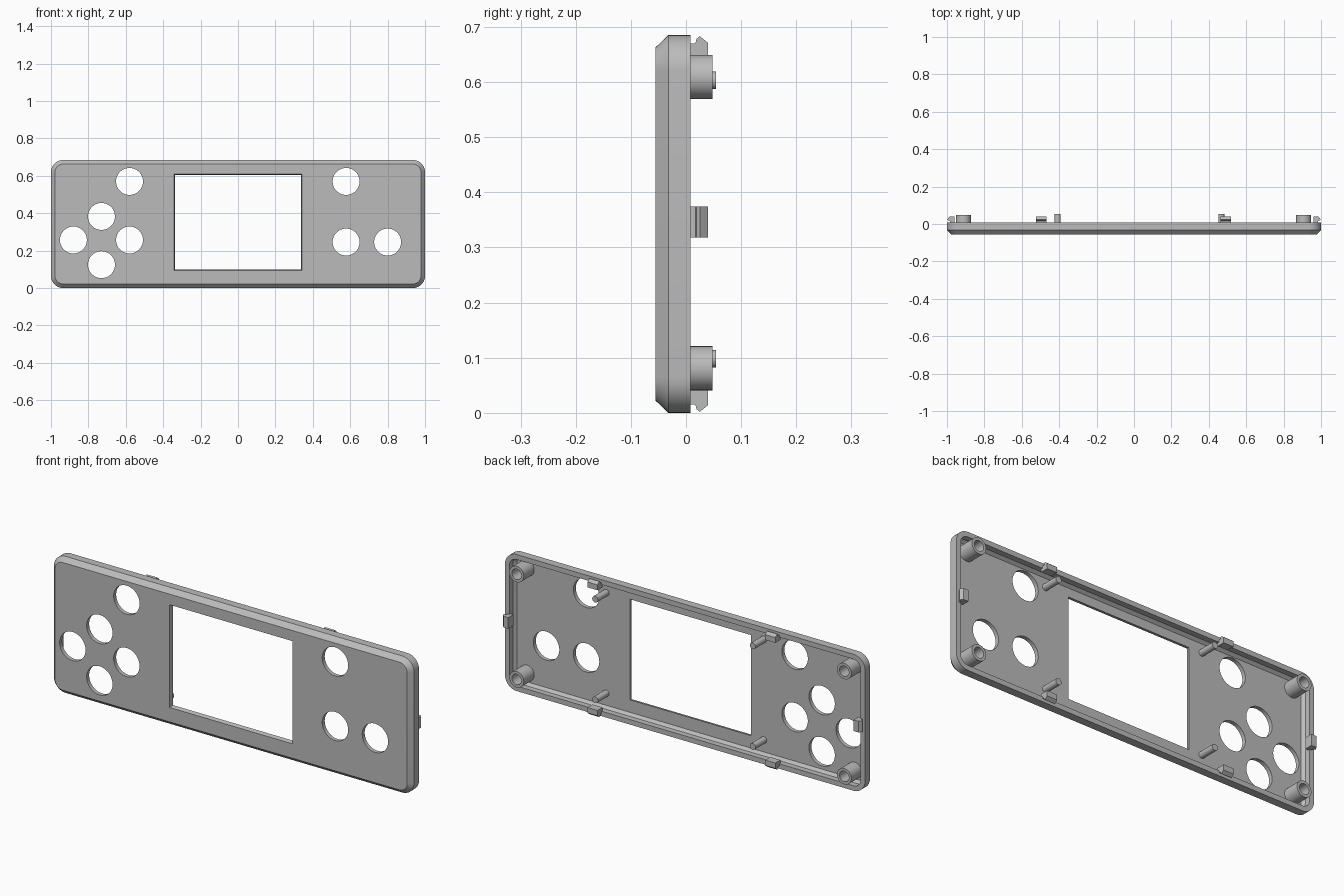
import bpy, bmesh
from math import sin, cos, pi, radians
from mathutils import Vector

old = bpy.data.objects.get("Cube")
if old:
    bpy.data.objects.remove(old)

WIDTH, HEIGHT = 2.0, 0.685
MID = HEIGHT / 2
FRONT, FLOOR, RIM = -0.055, -0.035, 0.008

grey = bpy.data.materials.new("grey_plastic")
grey.use_nodes = True
grey.diffuse_color = (0.5, 0.5, 0.5, 1)
grey.node_tree.nodes["Principled BSDF"].inputs["Base Color"].default_value = (0.5, 0.5, 0.5, 1)


def loft(name, rings):
    """Closed solid through a list of equal-length point rings."""
    bm = bmesh.new()
    loops = [[bm.verts.new(p) for p in ring] for ring in rings]
    n = len(loops[0])
    for a, b in zip(loops, loops[1:]):
        for i in range(n):
            j = (i + 1) % n
            bm.faces.new((a[i], a[j], b[j], b[i]))
    bm.faces.new(loops[0])
    bm.faces.new(loops[-1])
    bmesh.ops.recalc_face_normals(bm, faces=bm.faces)
    mesh = bpy.data.meshes.new(name)
    bm.to_mesh(mesh)
    bm.free()
    mesh.materials.append(grey)
    obj = bpy.data.objects.new(name, mesh)
    bpy.context.collection.objects.link(obj)
    return obj


def rounded_rect(inset, y, radius=0.065, steps=10):
    r = max(radius - inset, 0.015)
    hx, hz = WIDTH / 2 - inset - r, HEIGHT / 2 - inset - r
    points = []
    for k, (sx, sz) in enumerate([(1, 1), (-1, 1), (-1, -1), (1, -1)]):
        for s in range(steps + 1):
            a = (k + s / steps) * pi / 2
            points.append((sx * hx + r * cos(a), y, MID + sz * hz + r * sin(a)))
    return points


def turned(name, x, z, profile, sides=40):
    """Round part with its axis along y, from (radius, y) pairs."""
    return loft(name, [[(x + r * cos(2 * pi * i / sides), y, z + r * sin(2 * pi * i / sides))
                        for i in range(sides)] for r, y in profile])


def window_ring(half, low, high, y):
    return [(-half, y, low), (half, y, low), (half, y, high), (-half, y, high)]


def clip(name, centre, outward, along):
    """Snap hook: (depth inside the outer edge, y) profile swept along the wall."""
    profile = [(0.015, 0), (0.015, 0.017), (0.007, 0.019), (0.002, 0.025),
               (0.014, 0.04), (0.041, 0.04), (0.041, 0)]
    return loft(name, [[centre - outward * d + Vector((0, y, 0)) + along * s for d, y in profile]
                       for s in (-0.028, 0.028)])


# Tray-shaped faceplate with chamfered front edge
faceplate = loft("faceplate", [rounded_rect(i, y) for i, y in [
    (0.022, FRONT), (0, -0.032), (0, RIM), (0.025, RIM), (0.025, -0.02), (0.037, FLOOR)]])

# Button holes and tapered screen window
holes = [(-0.58, 0.57), (-0.73, 0.383), (-0.88, 0.257), (-0.58, 0.257), (-0.73, 0.125),
         (0.578, 0.57), (0.578, 0.246), (0.80, 0.246)]
cutters = [turned("hole_cutter", x, z, [(0.072, -0.1), (0.072, 0.05)], 64) for x, z in holes]
cutters.append(loft("window_cutter", [
    window_ring(0.343, 0.093, 0.611, -0.06), window_ring(0.335, 0.101, 0.603, -0.03)]))
for cutter in cutters:
    cutter.hide_render = True
    mod = faceplate.modifiers.new("cut", "BOOLEAN")
    mod.operation = "DIFFERENCE"
    mod.solver = "EXACT"
    mod.object = cutter
bpy.context.view_layer.objects.active = faceplate
faceplate.select_set(True)
for mod in list(faceplate.modifiers):
    bpy.ops.object.modifier_apply(modifier=mod.name)
for cutter in cutters:
    bpy.data.objects.remove(cutter)

parts = [faceplate]
for level, boss_z, peg_z in [("lower", 0.081, 0.098), ("upper", 0.609, 0.603)]:
    for side, boss_x, peg_x in [("right", -0.912, -0.408), ("left", 0.907, 0.467)]:
        # Hollow screw bosses in the corners
        parts.append(turned(f"{level}_{side}_screw_boss", boss_x, boss_z, [
            (0.04, FLOOR - 0.005), (0.04, 0.048), (0.026, 0.048), (0.026, FLOOR + 0.003)]))
        # Locating pegs beside the window
        parts.append(turned(f"{level}_{side}_peg", peg_x, peg_z, [
            (0.016, FLOOR - 0.005), (0.016, 0.054)], 24))

# Snap clips on all four walls
X, Z = Vector((1, 0, 0)), Vector((0, 0, 1))
for side, x in [("right", -0.496), ("left", 0.491)]:
    parts.append(clip(f"top_{side}_clip", Vector((x, 0, HEIGHT)), Z, X))
    parts.append(clip(f"bottom_{side}_clip", Vector((x, 0, 0)), -Z, X))
parts.append(clip("left_side_clip", Vector((1, 0, 0.346)), X, Z))
parts.append(clip("right_side_clip", Vector((-1, 0, 0.346)), -X, Z))

# Smooth curved walls, keep edges sharp
for part in parts:
    part.select_set(True)
bpy.ops.object.shade_smooth_by_angle(angle=radians(30))
